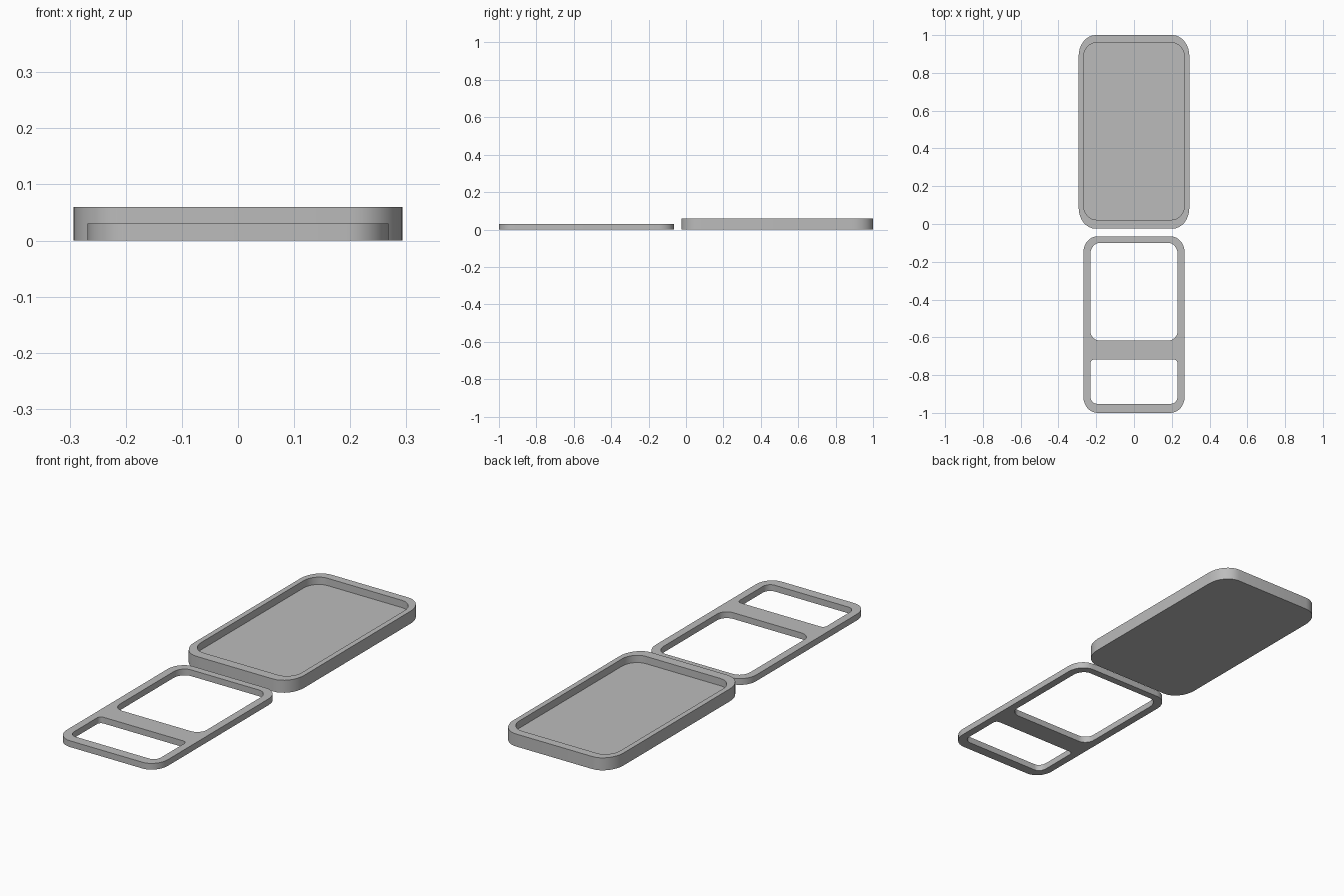
import bpy
import bmesh
from math import sin, cos, pi, radians

cube = bpy.data.objects.get("Cube")
if cube:
    bpy.data.objects.remove(cube)

grey = bpy.data.materials.new("plain grey")
grey.use_nodes = True
colour = (0.5, 0.5, 0.5, 1)
grey.diffuse_color = colour
grey.node_tree.nodes["Principled BSDF"].inputs["Base Color"].default_value = colour


def outline(half_x, y0, y1, front, back, steps=8):
    """Rounded rectangle; front and back are (rx, ry) corner radii."""
    points = []
    corners = [(1, 1, back), (-1, 1, back), (-1, -1, front), (1, -1, front)]
    for i, (sx, sy, (rx, ry)) in enumerate(corners):
        cx = sx * (half_x - rx)
        cy = y1 - ry if sy > 0 else y0 + ry
        for k in range(steps + 1):
            a = (i + k / steps) * pi / 2
            points.append((cx + rx * cos(a), cy + ry * sin(a)))
    return points


def add_ring(bm, points, z):
    return [bm.verts.new((x, y, z)) for x, y in points]


def finish(bm, name):
    bmesh.ops.recalc_face_normals(bm, faces=bm.faces)
    mesh = bpy.data.meshes.new(name)
    bm.to_mesh(mesh)
    bm.free()
    mesh.materials.append(grey)
    obj = bpy.data.objects.new(name, mesh)
    bpy.context.collection.objects.link(obj)
    bpy.ops.object.select_all(action='DESELECT')
    obj.select_set(True)
    bpy.context.view_layer.objects.active = obj
    bpy.ops.object.shade_smooth_by_angle(angle=radians(30))


# Tray: outer wall, flat rim, inner wall and recessed floor
bm = bmesh.new()
outer = outline(0.293, -0.025, 1.0, (0.09, 0.11), (0.09, 0.11))
inner = outline(0.268, 0.022, 0.96, (0.07, 0.08), (0.07, 0.08))
rings = [add_ring(bm, pts, z) for pts, z in
         ((outer, 0), (outer, 0.06), (inner, 0.06), (inner, 0.025))]
for a, b in zip(rings, rings[1:]):
    for i in range(len(a)):
        j = (i + 1) % len(a)
        bm.faces.new((a[i], a[j], b[j], b[i]))
bm.faces.new(rings[0])
bm.faces.new(rings[-1])
finish(bm, "tray")

# Cover frame: flat plate with a large and a small window
bm = bmesh.new()
for pts in (outline(0.268, -1.0, -0.065, (0.075, 0.085), (0.075, 0.085)),
            outline(0.231, -0.617, -0.1, (0.05, 0.05), (0.05, 0.06)),
            outline(0.231, -0.952, -0.718, (0.035, 0.04), (0.02, 0.02))):
    ring = add_ring(bm, pts, 0)
    for i, v in enumerate(ring):
        bm.edges.new((v, ring[(i + 1) % len(ring)]))
bmesh.ops.triangle_fill(bm, edges=bm.edges[:], use_beauty=True)
top = bmesh.ops.extrude_face_region(bm, geom=bm.faces[:], use_keep_orig=True)
bmesh.ops.translate(bm, vec=(0, 0, 0.03),
                    verts=[g for g in top["geom"] if isinstance(g, bmesh.types.BMVert)])
finish(bm, "cover_frame")
